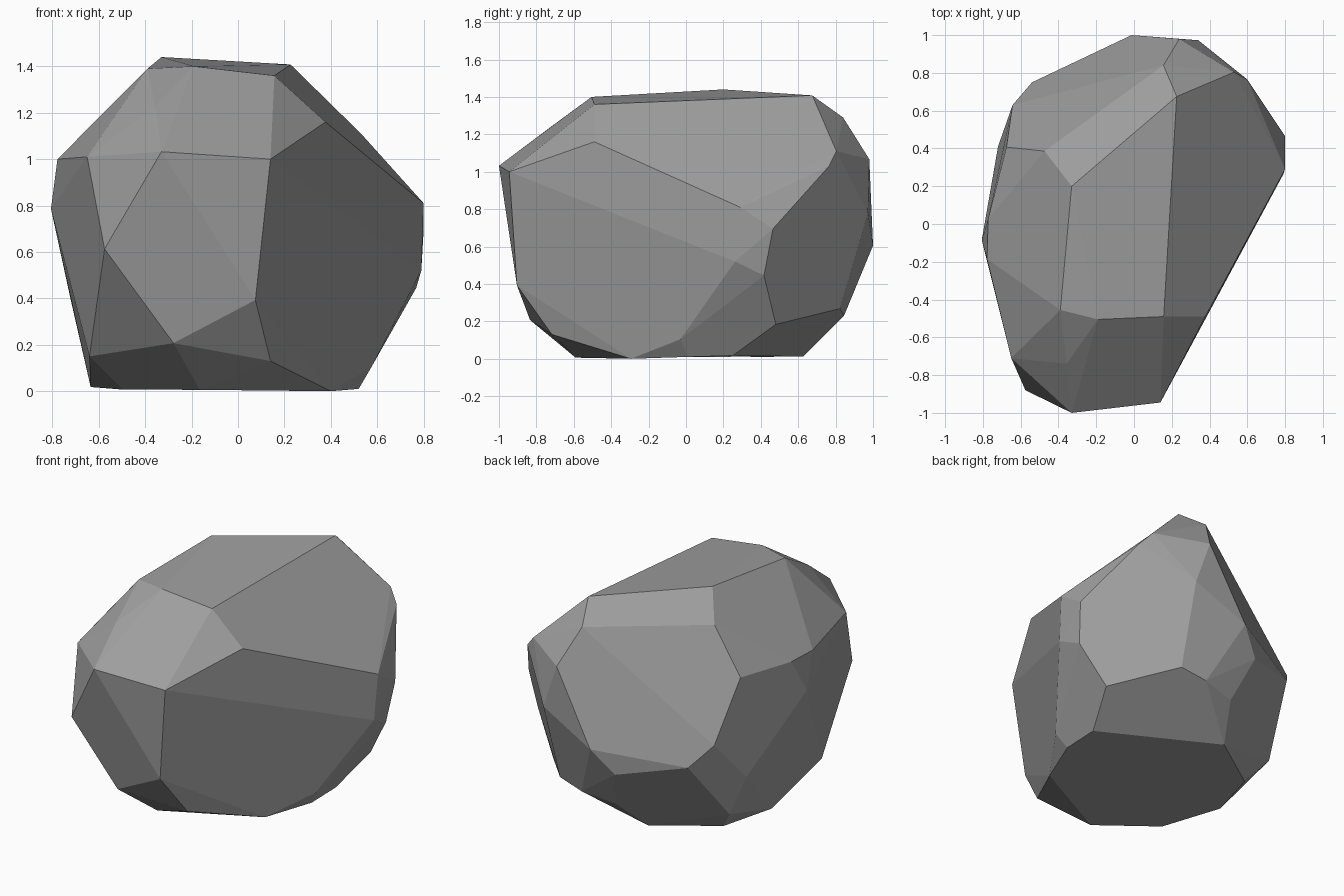
import bpy, bmesh, math

# Rock corners, grouped in rough height bands from the ground up
base = [(0.40, -0.294, 0), (0.52, 0.01, 0.01), (0.523, 0.25, 0.017), (-0.165, 0.626, 0.012),
        (-0.532, 0.376, 0.01), (-0.635, 0.03, 0.018), (-0.497, -0.336, 0.007), (-0.165, -0.59, 0.006)]
lower = [(0.14, -0.717, 0.13), (0.575, -0.03, 0.104), (0.615, 0.48, 0.184), (0.326, 0.823, 0.268),
         (0.156, 0.845, 0.23), (-0.061, 0.809, 0.195), (-0.64, 0.469, 0.15), (-0.64, -0.474, 0.15),
         (-0.278, -0.834, 0.207), (0.075, -0.904, 0.393)]
waist = [(0.79, 0.262, 0.52), (0.768, 0.417, 0.445), (0.80, 0.465, 0.695), (0.80, 0.29, 0.81),
         (0.34, 0.973, 0.78), (-0.013, 1.0, 0.605), (-0.145, 0.933, 0.45), (-0.54, 0.75, 0.53),
         (-0.643, 0.63, 0.656), (-0.72, 0.41, 0.39), (-0.806, -0.085, 0.786), (-0.575, -0.88, 0.613)]
shoulder = [(-0.33, -1.0, 1.032), (0.14, -0.945, 1.0), (0.377, -0.49, 1.16), (0.60, 0.765, 1.03),
            (0.53, 0.804, 1.11), (0.24, 0.98, 1.067), (-0.675, 0.407, 1.02), (-0.772, 0.026, 1.003),
            (-0.778, -0.185, 1.0), (-0.65, -0.71, 1.01)]
crown = [(-0.33, 0.20, 1.44), (0.226, 0.675, 1.408), (0.157, -0.49, 1.36), (-0.19, -0.505, 1.40),
         (-0.39, -0.455, 1.39), (-0.357, -0.74, 1.227), (0.156, 0.84, 1.29), (-0.474, 0.386, 1.30)]

# Wrap the corners in a convex shell and merge nearly coplanar triangles into flat facets
bm = bmesh.new()
for p in base + lower + waist + shoulder + crown:
    bm.verts.new(p)
hull = bmesh.ops.convex_hull(bm, input=bm.verts[:])
loose = [v for v in bm.verts if not v.link_faces]
bmesh.ops.delete(bm, geom=loose, context='VERTS')
bmesh.ops.dissolve_limit(bm, angle_limit=math.radians(5), verts=bm.verts[:], edges=bm.edges[:])
bmesh.ops.recalc_face_normals(bm, faces=bm.faces[:])

mesh = bpy.data.meshes.new("rock")
bm.to_mesh(mesh)
bm.free()

# Stone colour
stone = bpy.data.materials.new("stone grey")
stone.diffuse_color = (0.34, 0.34, 0.34, 1)
mesh.materials.append(stone)

rock = bpy.data.objects.new("rock", mesh)
bpy.context.collection.objects.link(rock)
